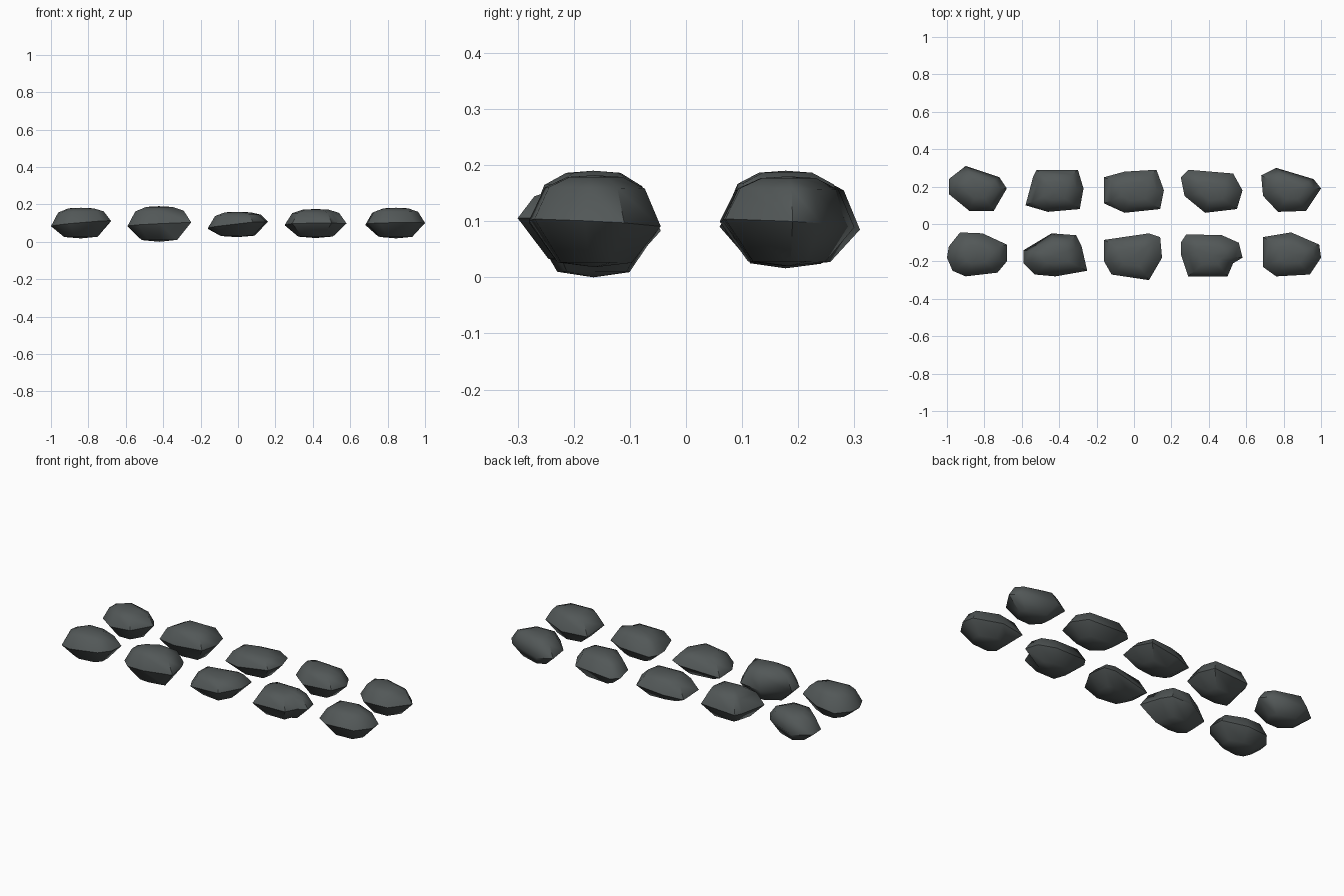
import bpy
import bmesh
from mathutils import Vector

cube = bpy.data.objects.get("Cube")
if cube:
    bpy.data.objects.remove(cube, do_unlink=True)

stone = bpy.data.materials.new("dark slate grey")
stone.use_nodes = True
colour = (0.085, 0.097, 0.097, 1.0)
stone.diffuse_color = colour
stone.node_tree.nodes["Principled BSDF"].inputs["Base Color"].default_value = colour


def add_rock(name, low, high, tilt, outline):
    """Faceted pebble: the outline (in hundredths) is its widest belt,
    repeated smaller towards a flat base and a domed crown."""
    points = [Vector((x, y)) / 100 for x, y in outline]
    xs = [p.x for p in points]
    ys = [p.y for p in points]
    centre = Vector((min(xs) + max(xs), min(ys) + max(ys))) / 2
    height = high - low
    # scale of the outline, height fraction, share of the belt tilt
    levels = [(0.56, 0.05, 0.1), (1.0, 0.48, 1.0), (0.76, 0.86, 0.3), (0.42, 0.98, 0.0)]

    bm = bmesh.new()
    rings = []
    for scale, rise, lean in levels:
        ring = []
        for p in points:
            offset = (p - centre) * scale
            z = low + rise * height + lean * (tilt * offset.x - 0.05 * offset.y)
            ring.append(bm.verts.new((centre.x + offset.x, centre.y + offset.y, z)))
        rings.append(ring)
    count = len(points)
    for lower, upper in zip(rings, rings[1:]):
        for i in range(count):
            j = (i + 1) % count
            bm.faces.new((lower[i], lower[j], upper[j], upper[i]))
    # close base and crown with shallow fans
    for ring, z in ((rings[0], low), (rings[-1], high)):
        tip = bm.verts.new((centre.x, centre.y, z))
        for i in range(count):
            bm.faces.new((ring[i], ring[(i + 1) % count], tip))
    bmesh.ops.recalc_face_normals(bm, faces=bm.faces)

    mesh = bpy.data.meshes.new(name)
    bm.to_mesh(mesh)
    bm.free()
    mesh.materials.append(stone)
    rock = bpy.data.objects.new(name, mesh)
    bpy.context.collection.objects.link(rock)
    bpy.ops.object.select_all(action="DESELECT")
    rock.select_set(True)
    bpy.context.view_layer.objects.active = rock
    bpy.ops.object.shade_smooth_by_angle(angle=0.9)


# back row, from right to left
add_rock("back_rock_far_right", 0.02, 0.18, 0.09,
         [(-90, 31), (-72, 25), (-68, 19), (-75, 7), (-88, 7), (-99, 16), (-99, 24)])
add_rock("back_rock_right", 0.016, 0.19, 0.05,
         [(-52, 29), (-30, 29), (-27, 19), (-29, 8), (-46, 6.5), (-58, 10), (-54, 25)])
add_rock("back_rock_middle", 0.025, 0.16, 0.11,
         [(-16, 25), (-5, 28), (12, 29), (16, 18), (14, 8), (-5, 6), (-16, 11)])
add_rock("back_rock_left", 0.02, 0.175, 0.02,
         [(25, 25), (29, 29), (53, 27), (58, 18), (55, 8), (38, 6), (27, 15)])
add_rock("back_rock_far_left", 0.02, 0.18, 0.02,
         [(68, 26), (76, 30), (96, 24), (100, 19), (92, 7), (77, 6.5), (69, 15)])

# front row, from right to left
add_rock("front_rock_far_right", 0.018, 0.182, 0.09,
         [(-99, -12), (-93, -4.5), (-81, -5), (-68, -11), (-68, -20), (-73, -26),
          (-90, -28), (-97, -25), (-100, -18)])
add_rock("front_rock_right", 0.0, 0.19, 0.05,
         [(-59, -14), (-44, -5), (-31, -6), (-28, -12), (-25, -25), (-42, -28),
          (-53, -27), (-59, -21)])
add_rock("front_rock_middle", 0.025, 0.16, 0.11,
         [(-16, -8.5), (8, -5), (14, -7), (15, -18), (8, -30), (-12, -27), (-16, -20)])
add_rock("front_rock_left", 0.02, 0.175, 0.02,
         [(25, -10), (28, -5.5), (47, -6), (56, -10), (58, -18), (53, -21),
          (50, -28), (29, -28), (25, -16)])
add_rock("front_rock_far_left", 0.018, 0.182, 0.02,
         [(69, -7), (84, -4.5), (99, -11), (100, -18), (94, -27), (76, -28), (69, -23)])
